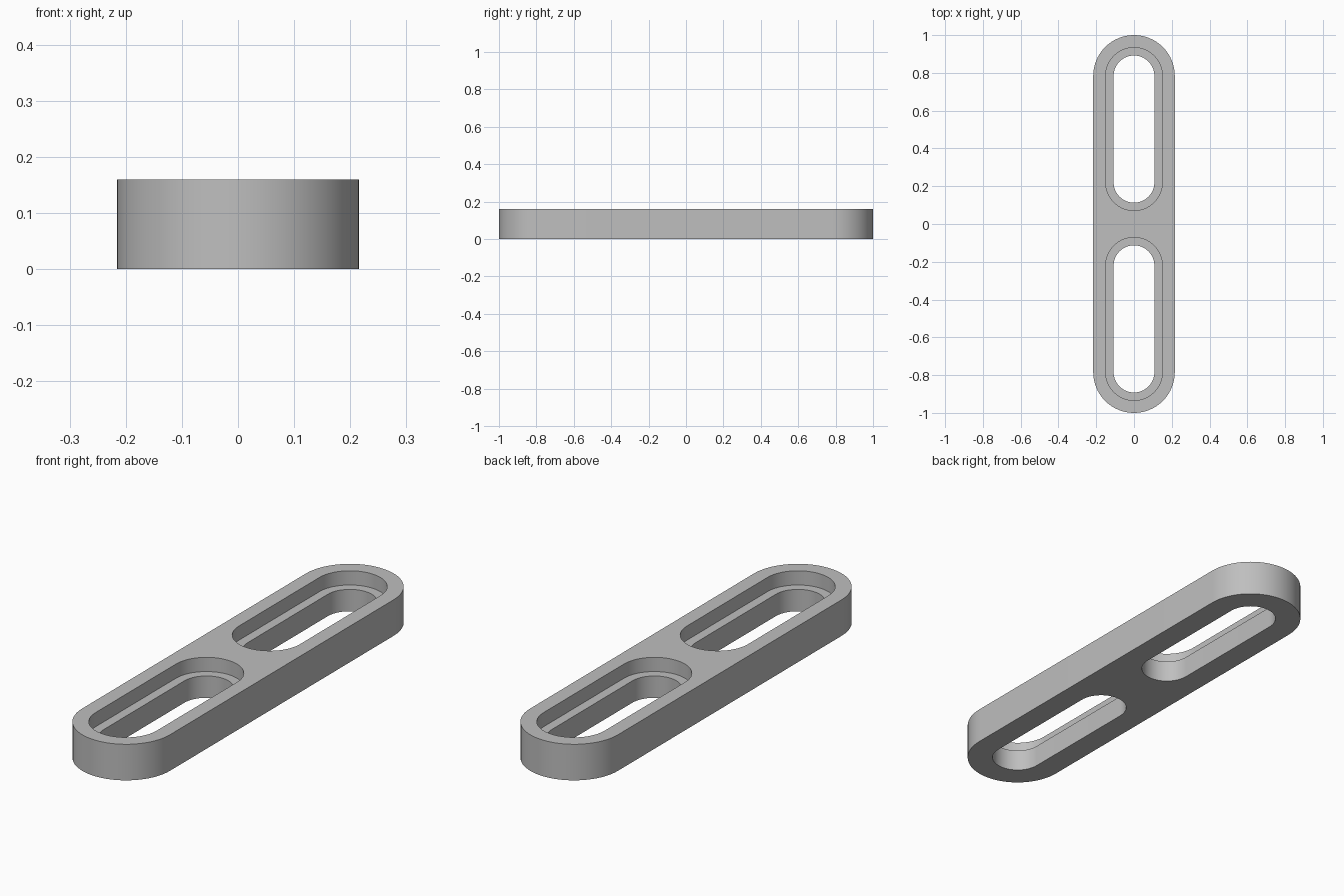
import bpy, bmesh
from math import sin, cos, pi, radians

cube = bpy.data.objects.get("Cube")
if cube:
    bpy.data.objects.remove(cube, do_unlink=True)

HEIGHT = 0.16
LEDGE = 0.097       # height of the step inside each slot
END = 0.784         # centre of the rounded ends
INNER = 0.221       # centre of the slot ends near the middle
STEPS = 32          # segments per half circle

grey = bpy.data.materials.new("plain grey")
grey.use_nodes = True
colour = (0.52, 0.52, 0.52, 1)
grey.diffuse_color = colour
grey.node_tree.nodes["Principled BSDF"].inputs["Base Color"].default_value = colour


def rounded_bar(name, radius, y0, y1, z0, z1):
    """Upright prism with a round-ended outline running along y."""
    bm = bmesh.new()
    outline = []
    for centre, start in ((y1, 0), (y0, pi)):
        for i in range(STEPS + 1):
            a = start + pi * i / STEPS
            outline.append(bm.verts.new((radius * cos(a), centre + radius * sin(a), z0)))
    base = bm.faces.new(outline)
    top = bmesh.ops.extrude_face_region(bm, geom=[base])["geom"]
    verts = [v for v in top if isinstance(v, bmesh.types.BMVert)]
    bmesh.ops.translate(bm, verts=verts, vec=(0, 0, z1 - z0))
    bmesh.ops.recalc_face_normals(bm, faces=bm.faces)
    mesh = bpy.data.meshes.new(name)
    bm.to_mesh(mesh)
    bm.free()
    mesh.materials.append(grey)
    obj = bpy.data.objects.new(name, mesh)
    bpy.context.collection.objects.link(obj)
    return obj


# Main plate
plate = rounded_bar("slotted_plate", 0.216, -END, END, 0, HEIGHT)
bpy.context.view_layer.objects.active = plate
plate.select_set(True)

# Each end has a wide recess above a narrower through slot
for side, y0, y1 in (("front", -END, -INNER), ("back", INNER, END)):
    for part, radius, bottom in (("recess", 0.15, LEDGE), ("slot", 0.108, -0.1)):
        cutter = rounded_bar(f"{side}_{part}_cutter", radius, y0, y1, bottom, HEIGHT + 0.1)
        cutter.hide_render = True
        cut = plate.modifiers.new(f"{side}_{part}", "BOOLEAN")
        cut.operation = "DIFFERENCE"
        cut.solver = "EXACT"
        cut.object = cutter
        bpy.ops.object.modifier_apply(modifier=cut.name)
        bpy.data.objects.remove(cutter, do_unlink=True)

bpy.ops.object.shade_smooth_by_angle(angle=radians(30))
